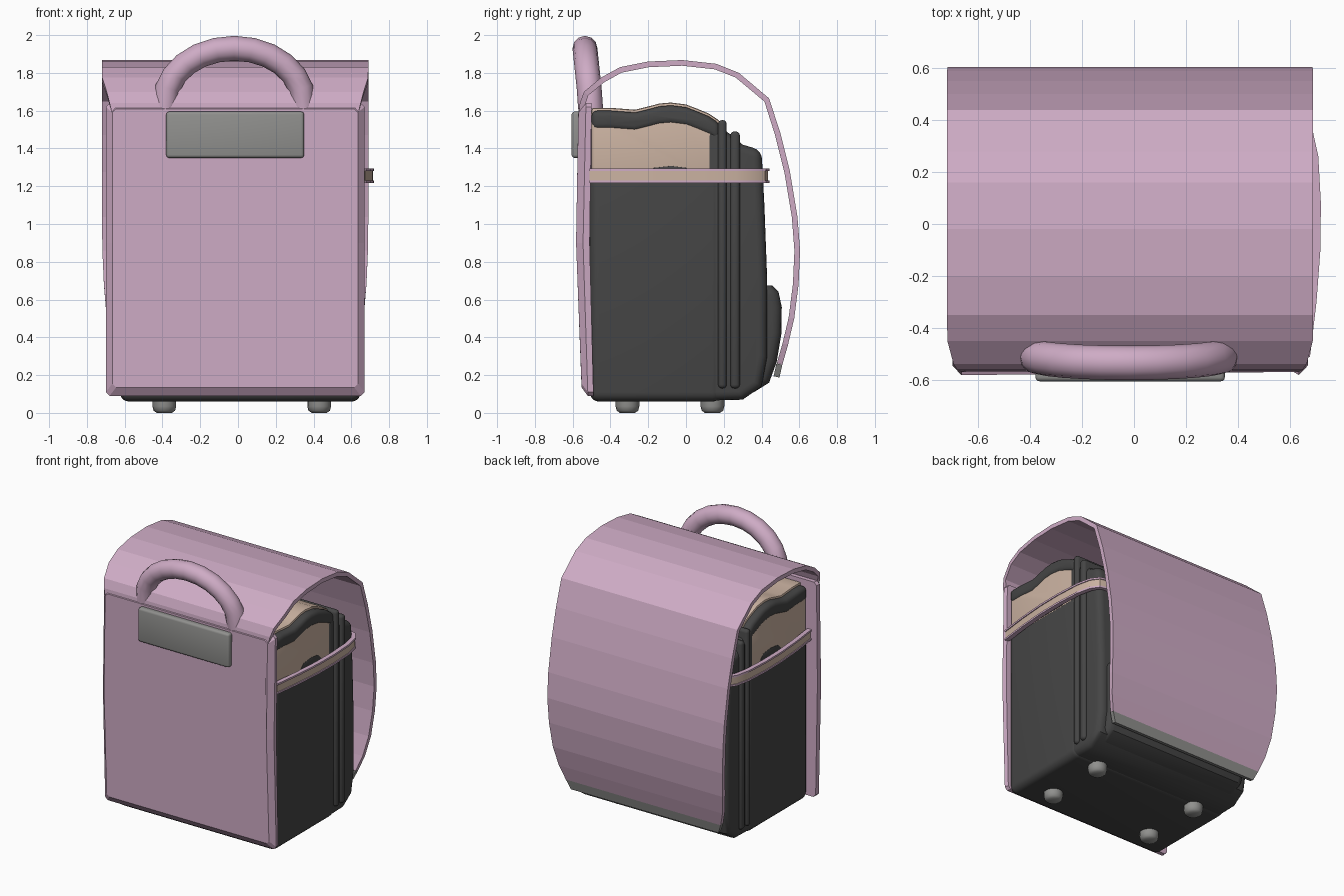
import bpy, bmesh, math
from mathutils import Vector

if "Cube" in bpy.data.objects:
    bpy.data.objects.remove(bpy.data.objects["Cube"])

CX = 0.012      # centre of the soft body
PX = -0.015     # centre of panel and flap


def mat(name, rgb):
    m = bpy.data.materials.new(name)
    m.diffuse_color = (*rgb, 1)
    m.use_nodes = True
    m.node_tree.nodes["Principled BSDF"].inputs["Base Color"].default_value = m.diffuse_color
    return m


PINK = mat("pink", (0.62, 0.41, 0.56))
DARK = mat("charcoal", (0.06, 0.06, 0.06))
BEIGE = mat("beige", (0.60, 0.45, 0.36))
GREY = mat("grey", (0.28, 0.28, 0.27))


def finish(name, bm, material, smooth=35):
    me = bpy.data.meshes.new(name)
    bmesh.ops.recalc_face_normals(bm, faces=bm.faces)
    bm.to_mesh(me)
    bm.free()
    if smooth:
        me.shade_smooth()
        me.set_sharp_from_angle(angle=math.radians(smooth))
    ob = bpy.data.objects.new(name, me)
    bpy.context.collection.objects.link(ob)
    if material:
        me.materials.append(material)
    return ob


def prism(name, profile, half, material, bevel=0.03, seg=4, cx=CX, limit=40):
    """Side profile (y, z) extruded across x, with its hard edges rounded."""
    bm = bmesh.new()
    a = [bm.verts.new((cx - half, y, z)) for y, z in profile]
    b = [bm.verts.new((cx + half, y, z)) for y, z in profile]
    n = len(a)
    bm.faces.new(a)
    bm.faces.new(b[::-1])
    for i in range(n):
        j = (i + 1) % n
        bm.faces.new((a[i], b[i], b[j], a[j]))
    bmesh.ops.recalc_face_normals(bm, faces=bm.faces)
    if bevel:
        hard = [e for e in bm.edges if e.calc_face_angle() > math.radians(limit)]
        bmesh.ops.bevel(bm, geom=hard, offset=bevel, segments=seg, profile=0.5,
                        affect='EDGES', clamp_overlap=True)
    return finish(name, bm, material)


def box(y0, y1, z0, z1):
    return [(y0, z0), (y1, z0), (y1, z1), (y0, z1)]


def sweep_rings(name, rings, material, closed_ring=True, smooth=35):
    """Bridge a list of rings of points; cap both ends."""
    bm = bmesh.new()
    vs = [[bm.verts.new(p) for p in r] for r in rings]
    n = len(vs[0])
    for r, s in zip(vs, vs[1:]):
        for i in range(n):
            j = (i + 1) % n
            bm.faces.new((r[i], r[j], s[j], s[i]))
    bm.faces.new(vs[0][::-1])
    bm.faces.new(vs[-1])
    return finish(name, bm, material, smooth=smooth)


# Main dark body, with vertical piping ridges on its rim
prism("main_body", box(-0.51, 0.19, 0.06, 1.27), 0.638, DARK, 0.05, 5)
prism("side_bump", [(-0.22, 1.25), (0.05, 1.25), (0.0, 1.3), (-0.08, 1.31), (-0.17, 1.3)],
      0.634, DARK, 0.01, 2)
prism("rim_piping_inner", box(0.17, 0.215, 0.13, 1.55), 0.655, DARK, 0.02, 3)
prism("rim_piping_outer", box(0.235, 0.285, 0.13, 1.49), 0.655, DARK, 0.02, 3)

# Front compartment and lower pouch
prism("front_compartment", [(0.1, 0.065), (0.3, 0.07), (0.40, 0.14), (0.43, 0.3), (0.43, 0.7),
                            (0.415, 1.1), (0.40, 1.39), (0.30, 1.42), (0.27, 1.45),
                            (0.2, 1.5), (0.1, 1.52)], 0.635, DARK, 0.045, 4, limit=48)
prism("lower_pouch", [(0.2, 0.1), (0.36, 0.11), (0.44, 0.16), (0.48, 0.27), (0.505, 0.42),
                      (0.507, 0.56), (0.49, 0.64), (0.455, 0.675), (0.2, 0.68)],
      0.58, DARK, 0.05, 4, limit=48)

# Wavy top: beige side, dark binding, beige lid
wave = [(-0.5, 1.615), (-0.4, 1.615), (-0.27, 1.605), (-0.2, 1.622), (-0.14, 1.638),
        (-0.08, 1.643), (0.0, 1.633), (0.06, 1.61), (0.12, 1.585), (0.18, 1.545)]


def band(lo, hi):
    return [(y, z + hi) for y, z in wave] + [(y, z + lo) for y, z in wave[::-1]]


prism("upper_side", [(y, z - 0.06) for y, z in wave] + [(0.18, 1.2), (-0.5, 1.2)],
      0.63, BEIGE, 0.02, 3)
prism("top_binding", band(-0.115, -0.015), 0.638, DARK, 0.03, 3)
prism("top_lid", band(-0.08, 0), 0.585, BEIGE, 0.012, 2)


# Strap wrapped round the body: beige ribbon with pink edges
half_path = [(0.65, -0.51), (0.675, -0.3), (0.69, -0.1), (0.692, 0.08), (0.682, 0.26),
             (0.66, 0.36), (0.625, 0.41), (0.56, 0.425)]
path = [(CX + x, y) for x, y in half_path] + [(CX - x, y) for x, y in half_path[::-1]]


def strap(name, z0, z1, thick, material):
    rings = []
    for i, p in enumerate(path):
        t = Vector(path[min(i + 1, len(path) - 1)]) - Vector(path[max(i - 1, 0)])
        nrm = Vector((t.y, -t.x)).normalized() * thick / 2
        o, q = Vector(p) + nrm, Vector(p) - nrm
        rings.append([(o.x, o.y, z0), (o.x, o.y, z1), (q.x, q.y, z1), (q.x, q.y, z0)])
    sweep_rings(name, rings, material)


strap("strap_ribbon", 1.225, 1.285, 0.02, BEIGE)
strap("strap_edge_top", 1.28, 1.293, 0.032, PINK)
strap("strap_edge_bottom", 1.216, 1.229, 0.032, PINK)

# Stiff panel on the -y side: chamfered tray, rings run back to front
def panel_ring(half, z0, z1, c, yb, ym, yt):
    pts = [(-half + c, z0, yb), (half - c, z0, yb), (half, z0 + c, yb), (half, 0.9, ym),
           (half, z1 - c, yt), (half - c, z1, yt), (-half + c, z1, yt),
           (-half, z1 - c, yt), (-half, 0.9, ym), (-half, z0 + c, yb)]
    return [(PX + x, y, z) for x, z, y in pts]


sweep_rings("back_panel", [panel_ring(0.68, 0.09, 1.64, 0.02, -0.49, -0.51, -0.50),
                           panel_ring(0.685, 0.09, 1.64, 0.02, -0.52, -0.545, -0.53),
                           panel_ring(0.65, 0.135, 1.61, 0.02, -0.553, -0.582, -0.57)],
            PINK, smooth=0)


# Faceted flap arching over the bag: (y, z, half width)
flap = [(-0.568, 1.58, 0.65), (-0.562, 1.64, 0.665), (-0.54, 1.70, 0.68), (-0.45, 1.775, 0.704),
        (-0.35, 1.83, 0.705), (-0.2, 1.86, 0.705), (-0.02, 1.868, 0.705), (0.16, 1.848, 0.705),
        (0.28, 1.80, 0.705), (0.44, 1.665, 0.705), (0.50, 1.48, 0.705), (0.55, 1.28, 0.705),
        (0.59, 1.04, 0.705), (0.604, 0.86, 0.703), (0.596, 0.68, 0.695), (0.573, 0.5, 0.68),
        (0.54, 0.36, 0.655), (0.51, 0.255, 0.62), (0.495, 0.187, 0.59)]


def sheet(name, rows, thick, material):
    rings = []
    for i, (y, z, w) in enumerate(rows):
        p, q = rows[max(i - 1, 0)], rows[min(i + 1, len(rows) - 1)]
        d = Vector((q[1] - p[1], p[0] - q[0])).normalized() * thick   # inward
        rings.append([(PX - w, y, z), (PX + w, y, z),
                      (PX + w, y + d.x, z + d.y), (PX - w, y + d.x, z + d.y)])
    sweep_rings(name, rings, material, smooth=0)


sheet("flap", flap[:-1], 0.03, PINK)
sheet("flap_end_trim", flap[-2:], 0.032, GREY)

# Carry handle: thick arched tube
rings = []
for i in range(13):
    t = math.pi * i / 12
    c = Vector((PX - 0.005 - 0.365 * math.cos(t), -0.505 - 0.03 * math.sin(t),
                1.645 + 0.285 * math.sin(t)))
    if i in (0, 12):
        c.z -= 0.035
    out = Vector((-math.cos(t), 0, math.sin(t)))
    r = 0.066
    rings.append([c + out * r * math.cos(a) + Vector((0, 1, 0)) * r * math.sin(a)
                  for a in (math.tau * k / 12 for k in range(12))])
sweep_rings("carry_handle", rings, PINK)

# Grey plate below the handle
prism("handle_plate", box(-0.606, -0.55, 1.35, 1.595), 0.365, GREY, 0.016, 3, cx=PX)

# Four round feet
for i, (x, y) in enumerate([(x, y) for x in (-0.39, 0.43) for y in (-0.31, 0.14)]):
    foot = [(0.04, 0), (0.057, 0.012), (0.063, 0.035), (0.063, 0.075)]
    sweep_rings(f"foot_{i + 1}",
                [[(x + r * math.cos(a), y + r * math.sin(a), z)
                  for a in (math.tau * k / 16 for k in range(16))] for r, z in foot],
                GREY, smooth=50)
